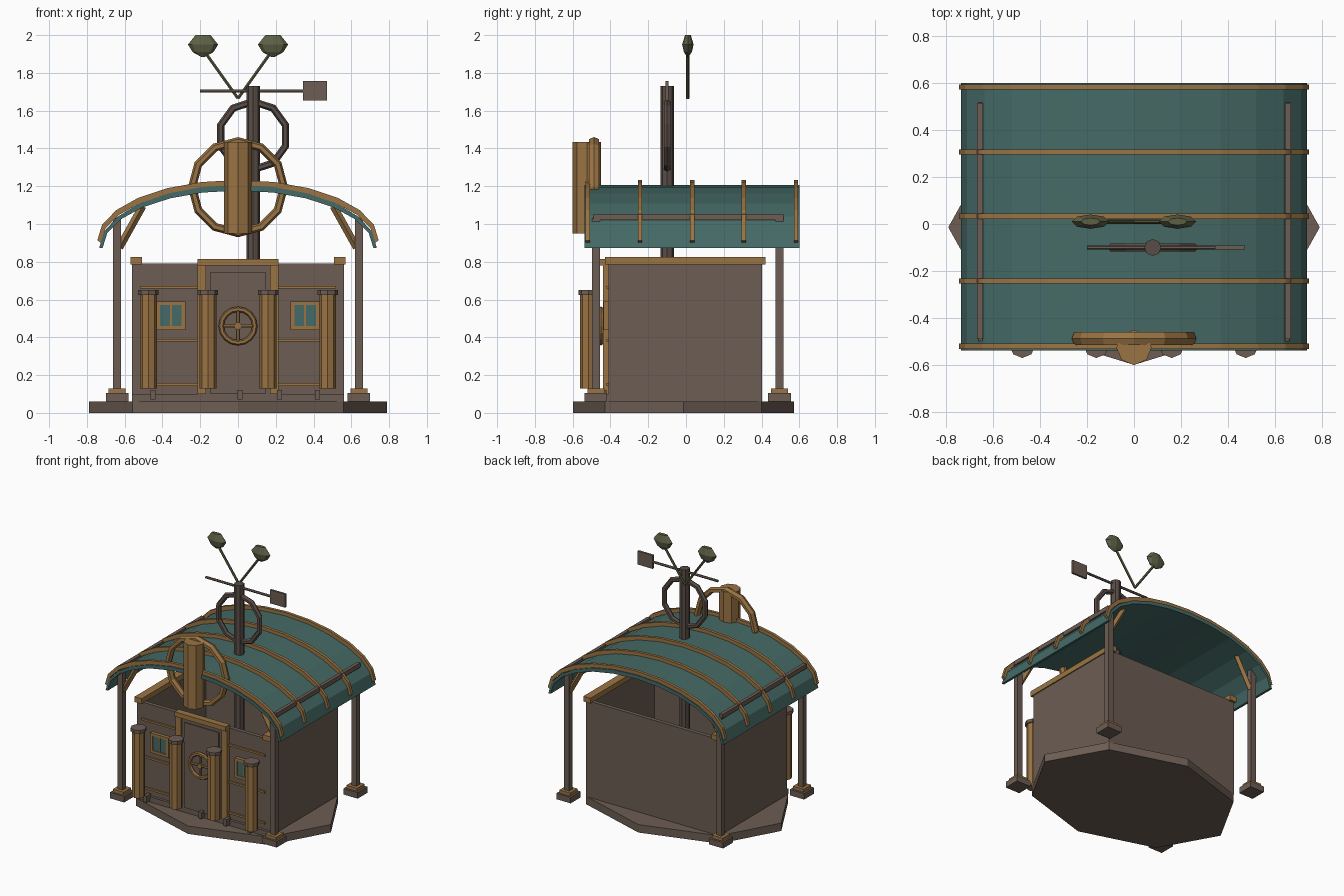
import bpy, bmesh, math
from mathutils import Vector

if "Cube" in bpy.data.objects:
    bpy.data.objects.remove(bpy.data.objects["Cube"])


def material(name, hexcode):
    lin = []
    for i in (0, 2, 4):
        c = int(hexcode[i:i + 2], 16) / 255
        lin.append(c / 12.92 if c <= 0.04045 else ((c + 0.055) / 1.055) ** 2.4)
    m = bpy.data.materials.new(name)
    m.diffuse_color = (*lin, 1)
    m.use_nodes = True
    m.node_tree.nodes["Principled BSDF"].inputs["Base Color"].default_value = m.diffuse_color
    return m


BROWN = material("weathered_brown", "6C5D53")
DARK = material("dark_brown", "5A4D47")
GOLD = material("aged_gold", "9A7444")
TEAL = material("teal", "456A66")
OLIVE = material("olive", "5E6045")


def mesh_object(name, verts, faces, mat):
    me = bpy.data.meshes.new(name)
    me.from_pydata(verts, [], faces)
    bm = bmesh.new()
    bm.from_mesh(me)
    bmesh.ops.recalc_face_normals(bm, faces=bm.faces)
    bm.to_mesh(me)
    bm.free()
    me.materials.append(mat)
    ob = bpy.data.objects.new(name, me)
    bpy.context.collection.objects.link(ob)
    return ob


def box(name, x0, x1, y0, y1, z0, z1, mat):
    v = [(x, y, z) for x in (x0, x1) for y in (y0, y1) for z in (z0, z1)]
    f = [(0, 1, 3, 2), (4, 6, 7, 5), (0, 4, 5, 1), (2, 3, 7, 6), (0, 2, 6, 4), (1, 5, 7, 3)]
    return mesh_object(name, v, f, mat)


def lathe(name, n, cx, cy, profile, mat, sx=1, sy=1):
    # stack of n-sided rings; profile is (radius, z)
    v = [(cx + r * sx * math.cos(math.tau * i / n), cy + r * sy * math.sin(math.tau * i / n), z)
         for r, z in profile for i in range(n)]
    f = [(k * n + i, k * n + (i + 1) % n, (k + 1) * n + (i + 1) % n, (k + 1) * n + i)
         for k in range(len(profile) - 1) for i in range(n)]
    f += [tuple(range(n)), tuple(range(len(v) - n, len(v)))]
    return mesh_object(name, v, f, mat)


def rod(name, p, q, r, n, mat):
    p, q = Vector(p), Vector(q)
    ob = lathe(name, n, 0, 0, [(r, 0), (r, (q - p).length)], mat)
    ob.data.transform((q - p).to_track_quat('Z', 'Y').to_matrix().to_4x4())
    ob.location = p
    return ob


def ring(name, c, R, r, n, m, mat, depth=1):
    # upright ring facing the front, first vertex at the top
    v = []
    for i in range(n):
        a = math.tau * i / n
        for j in range(m):
            b = math.tau * j / m
            d = R + r * math.cos(b)
            v.append((c[0] + d * math.sin(a), c[1] + depth * r * math.sin(b), c[2] + d * math.cos(a)))
    f = [(i * m + j, i * m + (j + 1) % m, (i + 1) % n * m + (j + 1) % m, (i + 1) % n * m + j)
         for i in range(n) for j in range(m)]
    return mesh_object(name, v, f, mat)


def arch(name, outer, inner, y0, y1, mat, n=12):
    # half-ellipse band; outer and inner are (half width, height, base z)
    v = []
    for y in (y0, y1):
        for a, h, z in (outer, inner):
            for i in range(n + 1):
                t = math.pi * i / n
                v.append((a * math.cos(t), y, z + h * math.sin(t)))
    k = n + 1
    loops = [0, k, 3 * k, 2 * k]
    f = [(p + i, p + i + 1, q + i + 1, q + i)
         for p, q in zip(loops, loops[1:] + loops[:1]) for i in range(n)]
    f += [tuple(p + i for p in loops) for i in (0, n)]
    return mesh_object(name, v, f, mat)


# Ground slab and plinth
lathe("base_slab", 8, 0, -0.014, [(1, 0), (1, 0.06)], BROWN, 0.79, 0.585)
box("plinth", -0.56, 0.56, -0.43, 0.40, 0.06, 0.10, BROWN)

# Open-topped hut walls
box("front_wall", -0.56, 0.56, -0.41, -0.38, 0.10, 0.79, BROWN)
box("back_wall", -0.56, 0.56, 0.372, 0.402, 0.06, 0.79, BROWN)
for s, side in ((-1, "left"), (1, "right")):
    a, b = sorted((s * 0.56, s * 0.53))
    box(side + "_wall", a, b, -0.385, 0.375, 0.10, 0.79, BROWN)
    a, b = sorted((s * 0.568, s * 0.508))
    box(side + "_wall_trim", a, b, -0.43, 0.42, 0.785, 0.825, GOLD)

    # Front wall rails
    for z in (0.15, 0.385, 0.665):
        a, b = sorted((s * 0.20, s * 0.52))
        box(side + "_wall_rail", a, b, -0.422, -0.405, z - 0.007, z + 0.007, GOLD)

    # Window
    x = s * 0.355
    box(side + "_window_glass", x - 0.065, x + 0.065, -0.43, -0.405, 0.455, 0.575, TEAL)
    for d in (-1, 1):
        box(side + "_window_jamb", x + d * 0.067 - 0.01, x + d * 0.067 + 0.01,
            -0.436, -0.405, 0.44, 0.59, GOLD)
        box(side + "_window_sill", x - 0.06, x + 0.06, -0.436, -0.405,
            0.515 + d * 0.065 - 0.01, 0.515 + d * 0.065 + 0.01, GOLD)
    box(side + "_window_bar", x - 0.005, x + 0.005, -0.434, -0.405, 0.455, 0.575, GOLD)

    # Door jamb
    a, b = sorted((s * 0.17, s * 0.215))
    box(side + "_door_jamb", a, b, -0.44, -0.405, 0.10, 0.785, GOLD)

    # Front columns with caps
    for x in (s * 0.16, s * 0.475):
        lathe(side + "_column", 8, x, -0.515, [(0.045, 0.13), (0.045, 0.63)], GOLD)
        lathe(side + "_column_cap", 8, x, -0.515, [(0.055, 0.625), (0.055, 0.65)], BROWN)

    # Roof posts, feet and braces
    for y, end in ((-0.477, "front"), (0.495, "back")):
        x = s * 0.64
        for part, w, z0, z1, m in (("foot", 0.06, 0.06, 0.105, BROWN), ("collar", 0.045, 0.105, 0.128, GOLD),
                                   ("post", 0.021, 0.128, 1.03, BROWN)):
            box(f"{end}_{side}_{part}", x - w, x + w, y - w, y + w, z0, z1, m)
        rod(f"{end}_{side}_brace", (s * 0.628, y, 0.875), (s * 0.505, y, 1.095), 0.02, 4, GOLD)

    # Roof side rail
    a, b = sorted((s * 0.642, s * 0.668))
    box(side + "_roof_rail", a, b, -0.49, 0.515, 1.02, 1.053, BROWN)

    # Pod on a stem
    rod(side + "_pod_stem", (0, 0.01, 1.665), (s * 0.175, 0.01, 1.91), 0.009, 6, OLIVE)
    lathe(side + "_pod", 8, s * 0.185, 0.01,
          [(0.01, 1.885), (0.055, 1.91), (0.08, 1.95), (0.04, 2.0)], OLIVE, 1, 0.38)

# Small blocks along the front step
for x in (-0.45, 0.01, 0.22, 0.42):
    box("step_block", x - 0.013, x + 0.013, -0.47, -0.42, 0.07, 0.12, BROWN)

# Door with header and hand wheel
box("door_header", -0.215, 0.215, -0.455, -0.405, 0.78, 0.815, GOLD)
box("door_frame", -0.172, 0.172, -0.43, -0.405, 0.10, 0.78, BROWN)
box("door_panel", -0.145, 0.145, -0.438, -0.42, 0.10, 0.745, BROWN)
ring("door_wheel", (0, -0.45, 0.46), 0.089, 0.014, 16, 6, GOLD)
rod("wheel_spoke_across", (-0.085, -0.45, 0.46), (0.085, -0.45, 0.46), 0.008, 6, GOLD)
rod("wheel_spoke_upright", (0, -0.45, 0.375), (0, -0.45, 0.545), 0.008, 6, GOLD)
rod("wheel_hub", (0, -0.465, 0.46), (0, -0.43, 0.46), 0.02, 8, GOLD)

# Arched roof and ribs
arch("roof", (0.735, 0.335, 0.872), (0.717, 0.305, 0.872), -0.537, 0.60, TEAL)
for y in (-0.52, -0.243, 0.033, 0.306, 0.582):
    arch("roof_rib", (0.745, 0.32, 0.913), (0.725, 0.30, 0.90), y - 0.011, y + 0.011, GOLD)

# Drum and ring over the front
lathe("front_drum", 8, 0, -0.525, [(0.075, 0.95), (0.075, 1.435)], GOLD)
ring("front_ring", (0, -0.487, 1.195), 0.243, 0.022, 12, 6, GOLD, 1.4)

# Mast with ring and wind vane
lathe("mast", 8, 0.08, -0.1, [(0.036, 0.06), (0.036, 1.73)], DARK)
ring("mast_ring", (0.08, -0.1, 1.468), 0.18, 0.02, 10, 6, DARK)
rod("vane_bar", (-0.2, -0.1, 1.705), (0.36, -0.1, 1.705), 0.009, 6, BROWN)
box("vane_plate", 0.345, 0.472, -0.108, -0.092, 1.655, 1.757, BROWN)
